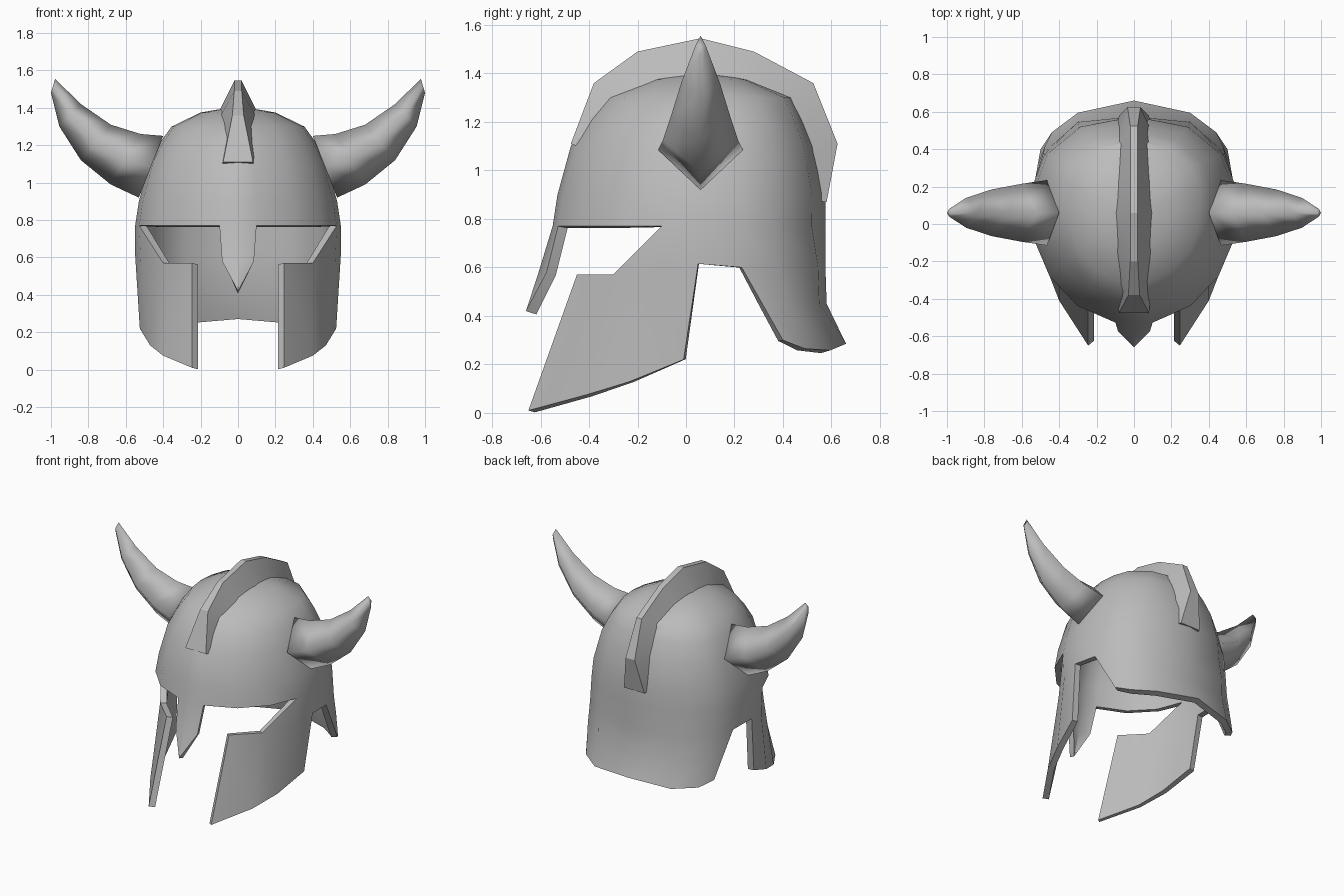
import bpy
import bmesh
from math import radians

cube = bpy.data.objects.get("Cube")
if cube:
    bpy.data.objects.remove(cube, do_unlink=True)

steel = bpy.data.materials.new("grey steel")
steel.use_nodes = True
grey = (0.5, 0.5, 0.5, 1)
steel.diffuse_color = grey
steel.node_tree.nodes["Principled BSDF"].inputs["Base Color"].default_value = grey


def finish(name, bm, angle, mirror=False, thickness=0):
    """Turn a bmesh into a shaded object, with its modifiers applied."""
    bmesh.ops.recalc_face_normals(bm, faces=bm.faces)
    mesh = bpy.data.meshes.new(name)
    bm.to_mesh(mesh)
    bm.free()
    mesh.materials.append(steel)
    ob = bpy.data.objects.new(name, mesh)
    bpy.context.collection.objects.link(ob)
    if mirror:
        mod = ob.modifiers.new("Mirror", 'MIRROR')
        mod.merge_threshold = 0.001
    if thickness:
        mod = ob.modifiers.new("Solidify", 'SOLIDIFY')
        mod.thickness = thickness
        mod.offset = -1
        mod.use_even_offset = True
    bpy.ops.object.select_all(action='DESELECT')
    ob.select_set(True)
    bpy.context.view_layer.objects.active = ob
    bpy.ops.object.convert(target='MESH')
    bpy.ops.object.shade_smooth_by_angle(angle=radians(angle))
    return ob


def bridge(bm, upper, lower):
    """Quads between two open rows of vertices."""
    for i in range(len(upper) - 1):
        bm.faces.new((upper[i], lower[i], lower[i + 1], upper[i + 1]))


def loft(bm, sections):
    """Closed tube through four-sided sections, capped at both ends."""
    rings = [[bm.verts.new(p) for p in s] for s in sections]
    for a, b in zip(rings, rings[1:]):
        for i in range(4):
            j = (i + 1) % 4
            bm.faces.new((a[i], a[j], b[j], b[i]))
    bm.faces.new(rings[0][::-1])
    bm.faces.new(rings[-1])


# Helmet shell: half dome as rows (height, half width, front, back)
bm = bmesh.new()
columns = [(0, 0), (.18, .02), (.55, .10), (.82, .24), (.96, .40),
           (1, .54), (.97, .69), (.87, .82), (.54, .95), (0, 1)]
dome_rows = [(.77, .55, -.55, .575), (.90, .53, -.53, .575), (1.10, .475, -.475, .535),
             (1.21, .42, -.405, .49), (1.30, .355, -.33, .445), (1.375, .20, -.15, .26)]
rows = [[bm.verts.new((a * w, f + u * (b - f), z)) for a, u in columns]
        for z, w, f, b in dome_rows]
for low, high in zip(rows, rows[1:]):
    bridge(bm, high, low)
apex = bm.verts.new((0, .06, 1.41))
for p, q in zip(rows[-1], rows[-1][1:]):
    bm.faces.new((apex, p, q))
brow = rows[0]


def row(*points):
    return [bm.verts.new(p) for p in points]


# Nose guard
nose = row((0, -.608, .58), (.085, -.575, .58))
bridge(bm, brow[:2], nose)
bm.faces.new((nose[0], row((0, -.66, .42))[0], nose[1]))

# Cheek guard, leaving the eye opening in front of the temple
cheek = row((.245, -.45, .57), (.40, -.30, .57), (.52, -.10, .58), (.55, .05, .615))
cheek_rim = row((.245, -.65, .01), (.40, -.41, .075), (.47, -.23, .13), (.525, -.01, .22))
bridge(bm, cheek, cheek_rim)
bridge(bm, brow[4:6], cheek[2:])
bm.faces.new((brow[4], cheek[1], cheek[2]))

# Neck guard, flaring out at the bottom
nape = row((.53, .23, .60), (.485, .38, .60), (.30, .545, .60), (0, .575, .60))
flare = row((.515, .315, .45), (.475, .42, .45), (.30, .55, .45), (0, .58, .45))
neck_rim = row((.50, .40, .30), (.44, .49, .265), (.30, .595, .258), (0, .66, .285))
bridge(bm, brow[5:], [cheek[3]] + nape)
bridge(bm, nape, flare)
bridge(bm, flare, neck_rim)
finish("helmet_shell", bm, 40, mirror=True, thickness=.042)

# Crest: tapered ridge following the dome from brow to nape
bm = bmesh.new()
ridge = [(-.475, 1.11, .08), (-.38, 1.36, .03), (-.20, 1.49, .02), (.06, 1.545, .02),
         (.28, 1.49, .02), (.525, 1.36, .02), (.625, 1.11, .035), (.58, .87, .08)]
sections = []
for y, z, half in ridge:
    iy, iz = .05 + (y - .05) * .75, .9 + (z - .9) * .75
    base = max(half, .1)
    sections.append([(-half, y, z), (half, y, z), (base, iy, iz), (-base, iy, iz)])
loft(bm, sections)
finish("crest", bm, 20)

# Horns: stations of (top x, top z, bottom x, bottom z, half depth)
stations = [(.40, 1.25, .53, .92, .175), (.52, 1.26, .68, .99, .155),
            (.68, 1.31, .84, 1.12, .125), (.84, 1.42, .955, 1.30, .08),
            (.978, 1.555, 1, 1.48, .02)]
for side, name in ((1, "left_horn"), (-1, "right_horn")):
    bm = bmesh.new()
    sections = []
    for tx, tz, bx, bz, d in stations:
        mx, mz = side * (tx + bx) / 2, (tz + bz) / 2
        sections.append([(side * tx, .06, tz), (mx, .06 - d, mz),
                         (side * bx, .06, bz), (mx, .06 + d, mz)])
    loft(bm, sections)
    finish(name, bm, 180)
